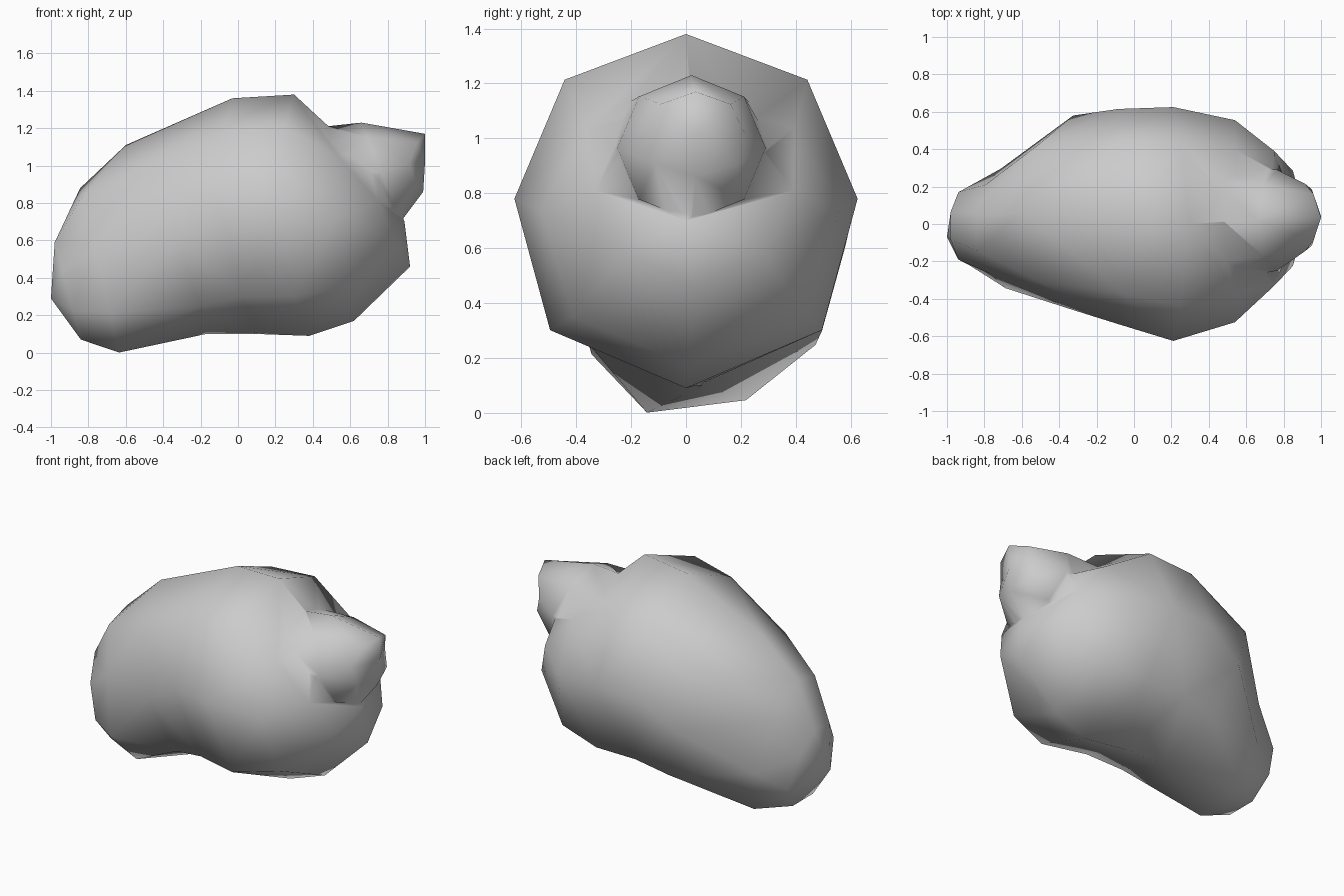
import bpy, bmesh, math
from mathutils import Vector

cube = bpy.data.objects.get("Cube")
if cube:
    bpy.data.objects.remove(cube, do_unlink=True)

SIDES = 8

stone = bpy.data.materials.new("mid_grey")
stone.use_nodes = True
grey = (0.6, 0.6, 0.6, 1)
stone.diffuse_color = grey
stone.node_tree.nodes["Principled BSDF"].inputs["Base Color"].default_value = grey


def section(top, bottom, width, y_mid=0.0, shift=(0, 0), belly=0.17, roll=0):
    """Ring from top and bottom (x, z); shift moves its flanks, belly widens its lower half."""
    t = Vector((top[0], y_mid, top[1]))
    b = Vector((bottom[0], y_mid, bottom[1]))
    mid, up = (t + b) / 2, (t - b) / 2
    grow = 1 / math.cos(math.pi / SIDES) if roll else 1
    ring = []
    for i in range(SIDES):
        a = math.tau * i / SIDES + math.radians(roll)
        y, z = math.cos(a) * grow, math.sin(a) * grow
        y *= 1 + belly * max(0, -z)
        flank = Vector((shift[0], 0, shift[1])) * math.cos(a) ** 2
        ring.append(mid + up * z + flank + Vector((0, y * width, 0)))
    return ring


def loft(name, sections, start=None, end=None):
    """Skin the rings, closing each end with a fan to a point or a flat cap."""
    bm = bmesh.new()
    rings = [[bm.verts.new(p) for p in s] for s in sections]
    for r, s in zip(rings, rings[1:]):
        for i in range(SIDES):
            j = (i + 1) % SIDES
            bm.faces.new((r[i], r[j], s[j], s[i]))
    for ring, tip in ((rings[0], start), (rings[-1], end)):
        if tip is None:
            bm.faces.new(ring)
        else:
            v = bm.verts.new(tip)
            for i in range(SIDES):
                bm.faces.new((ring[i], ring[(i + 1) % SIDES], v))
    bmesh.ops.triangulate(bm, faces=bm.faces)
    bmesh.ops.recalc_face_normals(bm, faces=bm.faces)
    mesh = bpy.data.meshes.new(name)
    bm.to_mesh(mesh)
    bm.free()
    mesh.materials.append(stone)
    obj = bpy.data.objects.new(name, mesh)
    bpy.context.collection.objects.link(obj)
    return obj


# Main mass, from the low left end to the broad right end
body = loft("boulder_body", [
    section((-0.98, 0.59), (-0.84, 0.07), 0.18, -0.01, belly=0.4, roll=22.5),
    section((-0.84, 0.86), (-0.64, 0.02), 0.24, -0.015, belly=0.85, roll=30),
    section((-0.60, 1.11), (-0.17, 0.10), 0.52, 0.06, (0.06, 0.0)),
    section((-0.03, 1.36), (0.10, 0.10), 0.575, 0.04, (-0.12, 0.03)),
    section((0.30, 1.38), (0.38, 0.09), 0.625, 0.0, (-0.13, 0.045)),
    section((0.56, 1.14), (0.62, 0.17), 0.54, 0.015, (-0.05, 0.08)),
    section((0.78, 0.98), (0.92, 0.46), 0.36, 0.03, (-0.10, 0.09), belly=0),
], start=(-1.0, -0.07, 0.29), end=(0.89, 0.0, 0.70))

# Knob on the upper right end
knob = loft("boulder_knob", [
    section((0.38, 1.20), (0.45, 0.70), 0.32, 0.01),
    section((0.66, 1.23), (0.87, 0.70), 0.27, 0.02, belly=0),
    section((1.00, 1.17), (0.99, 0.86), 0.18, 0.035, (-0.08, 0), belly=0.25),
], end=(1.0, 0.04, 1.02))

# Fuse the knob into the body so the shading runs across the seam
union = body.modifiers.new("fuse_knob", 'BOOLEAN')
union.operation = 'UNION'
union.solver = 'EXACT'
union.object = knob
bpy.ops.object.select_all(action='DESELECT')
bpy.context.view_layer.objects.active = body
body.select_set(True)
bpy.ops.object.modifier_apply(modifier=union.name)
bpy.data.objects.remove(knob, do_unlink=True)
bpy.ops.object.shade_smooth()
body.name = "boulder"
